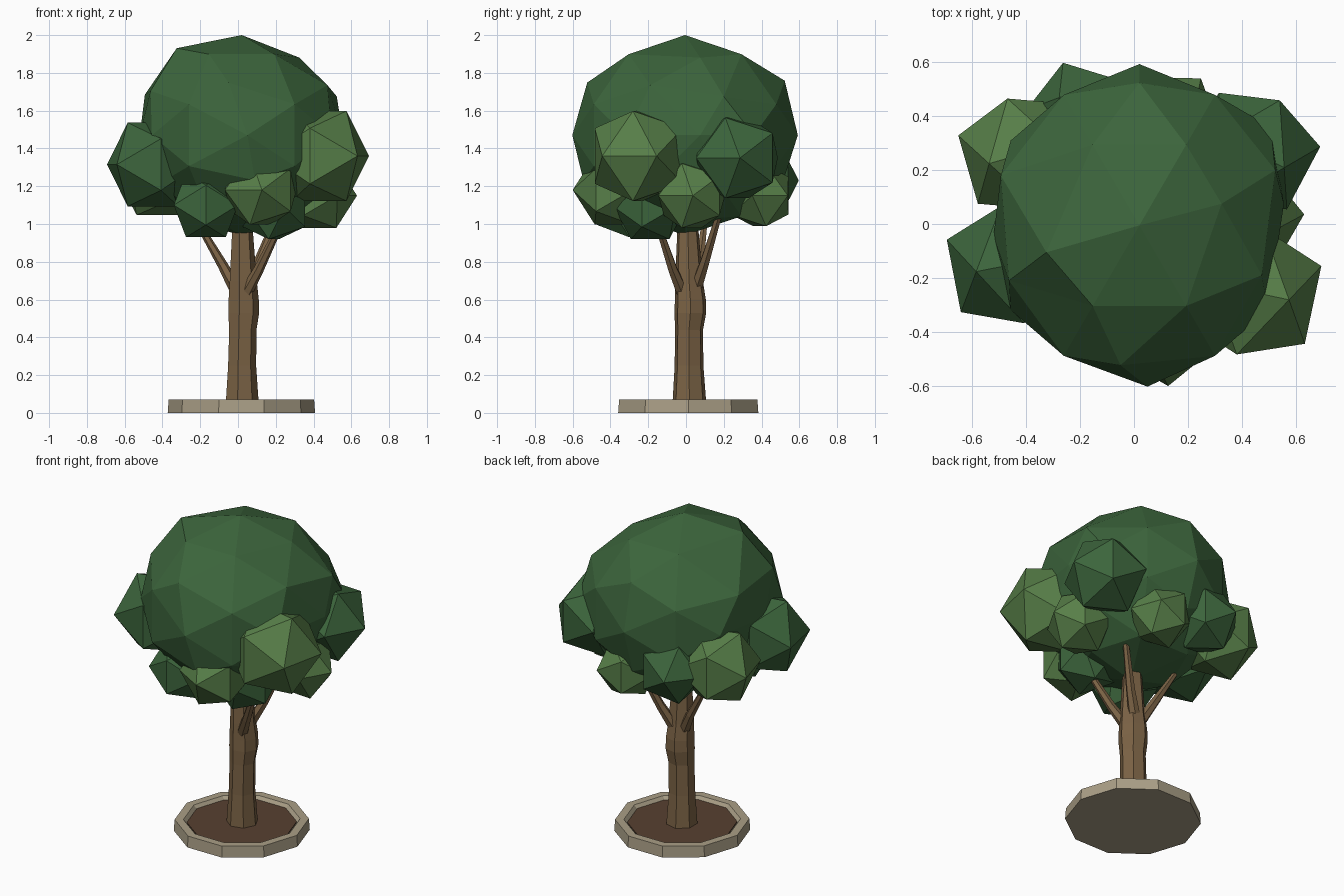
import bpy, bmesh, math
from mathutils import Vector, Matrix

if "Cube" in bpy.data.objects:
    bpy.data.objects.remove(bpy.data.objects["Cube"])


def material(name, rgb):
    m = bpy.data.materials.new(name)
    m.diffuse_color = (*rgb, 1)
    m.use_nodes = True
    m.node_tree.nodes["Principled BSDF"].inputs["Base Color"].default_value = m.diffuse_color
    return m


BARK = material("bark", (0.20, 0.125, 0.06))
STONE = material("stone", (0.40, 0.345, 0.24))
SOIL = material("soil", (0.095, 0.052, 0.03))
DARK = material("dark_leaf", (0.045, 0.13, 0.045))
LIGHT = material("light_leaf", (0.095, 0.21, 0.065))


def finish(name, bm, mat):
    bmesh.ops.recalc_face_normals(bm, faces=bm.faces)
    me = bpy.data.meshes.new(name)
    bm.to_mesh(me)
    bm.free()
    me.materials.append(mat)
    ob = bpy.data.objects.new(name, me)
    bpy.context.collection.objects.link(ob)
    return ob


def loft(name, rings, sides, mat, turn=0.0):
    """Rings are (centre, radius, axis); the ends are closed."""
    bm = bmesh.new()
    loops = []
    for c, r, axis in rings:
        q = Vector((0, 0, 1)).rotation_difference(Vector(axis))
        loops.append([bm.verts.new(Vector(c) + q @ Vector((
            r * math.cos(turn + math.tau * i / sides),
            r * math.sin(turn + math.tau * i / sides), 0))) for i in range(sides)])
    for a, b in zip(loops, loops[1:]):
        for i in range(sides):
            j = (i + 1) % sides
            bm.faces.new((a[i], a[j], b[j], b[i]))
    bm.faces.new(loops[0][::-1])
    bm.faces.new(loops[-1])
    return finish(name, bm, mat)


UP = (0, 0, 1)
CX, CY = 0.018, 0.012

# Stone planter with recessed centre, and the soil in it
loft("planter", [((CX, CY, z), r, UP) for r, z in
                 ((0.39, 0), (0.385, 0.07), (0.335, 0.07), (0.315, 0.045))], 10, STONE)
loft("soil", [((CX, CY, 0.04), 0.315, UP), ((CX, CY, 0.052), 0.315, UP)], 10, SOIL)

# Trunk with a slight swelling
loft("trunk", [((x, y, z), r, UP) for x, y, z, r in (
    (0.018, 0.018, 0.045, 0.092), (0.018, 0.016, 0.25, 0.078),
    (0.022, 0.016, 0.44, 0.076), (0.026, 0.023, 0.53, 0.086),
    (0.026, 0.023, 0.60, 0.084), (0.024, 0.016, 0.70, 0.075),
    (0.020, 0.008, 1.05, 0.052))], 7, BARK)

# Branches, bent outwards and then upwards
for i, pts in enumerate((
        ((0.045, -0.02, 0.64), (0.11, -0.07, 0.76), (0.24, -0.16, 1.03)),
        ((-0.02, 0.04, 0.67), (-0.08, 0.07, 0.78), (-0.22, 0.10, 1.02)),
        ((0.05, 0.06, 0.68), (0.11, 0.10, 0.80), (0.23, 0.19, 1.10)))):
    p = [Vector(v) for v in pts]
    dirs = (p[1] - p[0], p[2] - p[0], p[2] - p[1])
    loft(f"branch_{i + 1}", list(zip(p, (0.034, 0.027, 0.016), dirs)), 6, BARK)

# Leaf masses: icospheres turned so that an edge lies on top
EDGE_UP = Matrix.Rotation(-math.atan(2) / 2, 4, "Y")


def leaves(name, centre, radii, mat, sub=1, turn=0, nudges=()):
    bm = bmesh.new()
    bmesh.ops.create_icosphere(
        bm, subdivisions=sub, radius=1,
        matrix=Matrix.Rotation(math.radians(turn), 4, "Z") @ EDGE_UP)
    moves = [(min(bm.verts, key=lambda v: (v.co - Vector(d)).length), Vector(o))
             for d, o in nudges]
    for v in bm.verts:
        v.co = Vector(centre) + Vector(a * b for a, b in zip(v.co, radii))
    for v, o in moves:
        v.co += o
    return finish(name, bm, mat)


# Main crown, with a few corners pulled out of true
leaves("crown", (0.02, -0.005, 1.47), (0.56, 0.597, 0.53), DARK, 2, 0, (
    ((-.53, 0, .85), (-.05, -.10, .01)), ((.53, 0, .85), (.01, .08, -.04)),
    ((-.81, .31, .5), (-.06, 0, -.05)), ((-.81, -.31, .5), (-.03, -.02, -.03)),
    ((.81, .31, .5), (.05, .02, -.06)), ((0, -.85, .53), (-.07, -.01, 0)),
    ((0, .85, .53), (0, .02, .01)), ((0, -.85, -.53), (.07, -.03, .04)),
    ((0, -1, 0), (.03, 0, 0)), ((1, 0, 0), (-.025, .08, 0)),
    ((-1, 0, 0), (.02, -.04, 0)), ((.85, .53, 0), (.01, .05, 0))))

# Clusters around the crown: centre, radius, turn about the vertical
for i, (x, y, z, r, turn, mat) in enumerate((
        (0.43, -0.25, 1.36, 0.28, -12, LIGHT),
        (0.44, 0.27, 1.35, 0.25, -28, DARK),
        (-0.45, -0.15, 1.315, 0.26, 11, DARK),
        (-0.41, 0.26, 1.26, 0.25, 16, LIGHT),
        (0.12, -0.385, 1.18, 0.215, 60, LIGHT),
        (-0.17, -0.30, 1.10, 0.20, 0, DARK),
        (0.19, -0.19, 1.09, 0.20, 75, DARK),
        (0.43, 0.03, 1.15, 0.20, -30, LIGHT),
        (0.13, 0.39, 1.15, 0.19, 20, LIGHT),
        (-0.19, 0.40, 1.23, 0.21, -38, DARK))):
    leaves(f"leaf_cluster_{i + 1}", (x, y, z), (r, r, r), mat, 1, turn)
